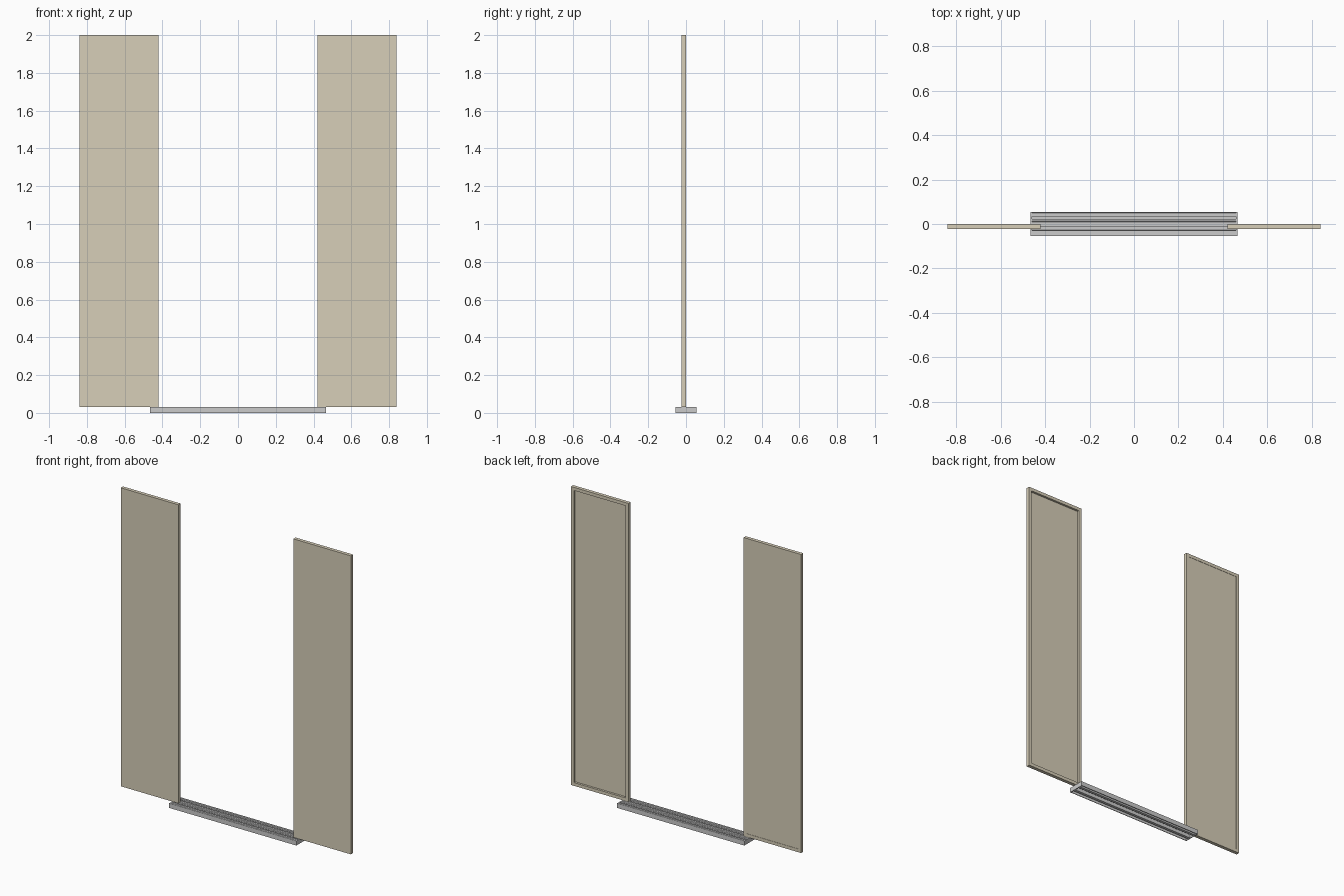
import bpy, bmesh

if "Cube" in bpy.data.objects:
    bpy.data.objects.remove(bpy.data.objects["Cube"])

tan = bpy.data.materials.new("cream_paint")
tan.diffuse_color = (0.68, 0.62, 0.48, 1)
tan.use_nodes = True
tan.node_tree.nodes["Principled BSDF"].inputs["Base Color"].default_value = tan.diffuse_color


def make_object(name, bm, mat=None):
    bmesh.ops.recalc_face_normals(bm, faces=bm.faces)
    me = bpy.data.meshes.new(name)
    bm.to_mesh(me)
    bm.free()
    ob = bpy.data.objects.new(name, me)
    bpy.context.collection.objects.link(ob)
    if mat:
        me.materials.append(mat)
    return ob


def add_box(bm, x0, x1, y0, y1, z0, z1):
    vs = bmesh.ops.create_cube(bm, size=1)["verts"]
    for v in vs:
        v.co.x = x1 if v.co.x > 0 else x0
        v.co.y = y1 if v.co.y > 0 else y0
        v.co.z = z1 if v.co.z > 0 else z0


# Door panels: folded pans with a rim on the back
def door_panel(name, x0, x1, recess):
    z0, z1, y0, y1 = 0.03, 2.0, -0.023, 0.0
    bm = bmesh.new()
    add_box(bm, x0, x1, y0, y1, z0, z1)
    bm.normal_update()
    back = max(bm.faces, key=lambda f: f.calc_center_median().y)
    bmesh.ops.inset_region(bm, faces=[back], thickness=0.03)
    inner = bmesh.ops.extrude_face_region(bm, geom=[back])
    bmesh.ops.translate(bm, vec=(0, -recess, 0),
                        verts=[g for g in inner["geom"] if isinstance(g, bmesh.types.BMVert)])
    if back.is_valid:
        bm.faces.remove(back)
    make_object(name, bm, tan)


door_panel("right_door_panel", 0.42, 0.84, 0.014)
door_panel("left_door_panel", -0.84, -0.42, 0.002)

# Sill profile: ribbed tread with two guide slots, open channels below
HALF, TOP, SLOT = 0.055, 0.03, 0.006
slots = [-0.02, 0.028]
top = [(-HALF, TOP)]


def add_ribs(a, b):
    n = max(1, int((b - a) / 0.006))
    step = (b - a) / n
    for i in range(n):
        c = a + (i + 0.5) * step
        top.extend([(c - 0.0015, TOP), (c - 0.0008, TOP - 0.002),
                    (c + 0.0008, TOP - 0.002), (c + 0.0015, TOP)])


start = -HALF
for s in slots:
    add_ribs(start, s - SLOT)
    top += [(s - SLOT, TOP), (s - SLOT, 0.005), (s + SLOT, 0.005), (s + SLOT, TOP)]
    start = s + SLOT
add_ribs(start, HALF)
top.append((HALF, TOP))

bottom = [(HALF, 0), (HALF - 0.004, 0), (HALF - 0.004, 0.022)]
for s in reversed(slots):
    w = SLOT + 0.003
    bottom += [(s + w, 0.022), (s + w, 0), (s - w, 0), (s - w, 0.022)]
bottom += [(-HALF + 0.004, 0.022), (-HALF + 0.004, 0), (-HALF, 0)]

bm = bmesh.new()
face = bm.faces.new([bm.verts.new((-0.459, y, z)) for y, z in top + bottom])
ext = bmesh.ops.extrude_face_region(bm, geom=[face])
bmesh.ops.translate(bm, vec=(0.918, 0, 0),
                    verts=[g for g in ext["geom"] if isinstance(g, bmesh.types.BMVert)])
make_object("threshold_sill", bm)

# Sill end caps
for side, x in (("left", -0.465), ("right", 0.459)):
    bm = bmesh.new()
    add_box(bm, x, x + 0.006, -HALF, HALF, 0, TOP)
    make_object(side + "_sill_end_cap", bm)
